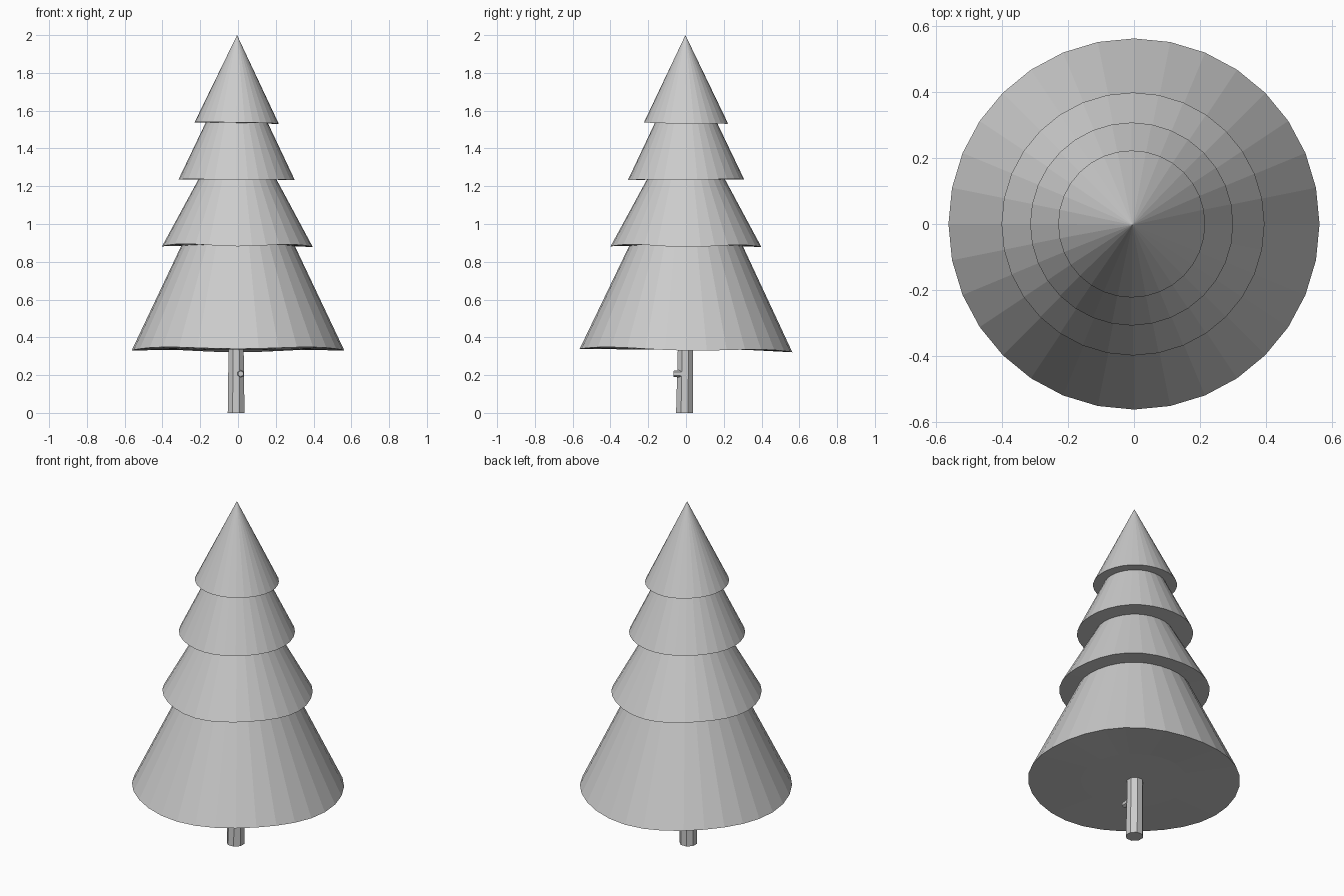
import bpy, bmesh, math

if "Cube" in bpy.data.objects:
    bpy.data.objects.remove(bpy.data.objects["Cube"])

grey = bpy.data.materials.new("light grey")
grey.diffuse_color = (0.6, 0.6, 0.6, 1)
grey.use_nodes = True
grey.node_tree.nodes["Principled BSDF"].inputs["Base Color"].default_value = grey.diffuse_color
SIDES = 32


def finish(name, bm):
    bmesh.ops.recalc_face_normals(bm, faces=bm.faces[:])
    me = bpy.data.meshes.new(name)
    bm.to_mesh(me)
    bm.free()
    me.materials.append(grey)
    ob = bpy.data.objects.new(name, me)
    bpy.context.collection.objects.link(ob)
    return ob


def ring(bm, cx, cy, r, z, n=SIDES, turn=0.0):
    # z may be a number or a function of the angle
    out = []
    for i in range(n):
        a = 2 * math.pi * i / n + turn
        h = z(a) if callable(z) else z
        out.append(bm.verts.new((cx + r * math.cos(a), cy + r * math.sin(a), h)))
    return out


def bridge(bm, lo, hi):
    n = len(lo)
    for i in range(n):
        j = (i + 1) % n
        bm.faces.new((lo[i], lo[j], hi[j], hi[i]))


def tier(name, cx, r, z, r_top, z_top, wave, tilt_x, tilt_y):
    bm = bmesh.new()

    def edge(a):
        ripple = -math.cos(4 * (a + math.pi / 2)) * wave
        return z + ripple + tilt_x * math.cos(a) + tilt_y * math.sin(a)

    rim = ring(bm, cx, 0.0, r, edge)
    # wavy underside
    inner = ring(bm, cx, 0.0, r * 0.5, z)
    bridge(bm, rim, inner)
    bm.faces.new(inner)
    # sloping skirt, ending in a point or a hidden flat top
    if r_top == 0:
        tip = bm.verts.new((-0.005, -0.003, z_top))
        for i in range(SIDES):
            bm.faces.new((rim[i], rim[(i + 1) % SIDES], tip))
    else:
        top = ring(bm, cx, 0.0, r_top, z_top)
        bridge(bm, rim, top)
        bm.faces.new(top)
    return finish(name, bm)


# Foliage, bottom to top
tier("foliage_bottom", 0.0, 0.563, 0.336, 0.293, 0.90, 0.006, 0.0, -0.009)
tier("foliage_lower_middle", -0.003, 0.399, 0.886, 0.199, 1.25, 0.006, -0.002, -0.002)
tier("foliage_upper_middle", -0.007, 0.308, 1.236, 0.160, 1.545, 0.002, -0.002, 0.002)
tier("foliage_top", -0.007, 0.223, 1.535, 0.0, 2.0, 0.001, -0.004, -0.003)

# Trunk, eight sided and slightly flared at the foot
bm = bmesh.new()
t = math.pi / 8
foot = ring(bm, -0.01, -0.008, 0.048, 0.0, 8, t)
head = ring(bm, -0.01, -0.003, 0.043, 0.36, 8, t)
bridge(bm, foot, head)
bm.faces.new(foot)
bm.faces.new(head)
finish("trunk", bm)

# Small broken twig on the trunk front
bm = bmesh.new()
bmesh.ops.create_cone(bm, cap_ends=True, segments=6, radius1=0.022, radius2=0.016, depth=0.045)
for v in bm.verts:
    x, y, z = v.co
    v.co = (0.014 + x, -0.043 - z, 0.207 + y)
finish("twig_stub", bm)
